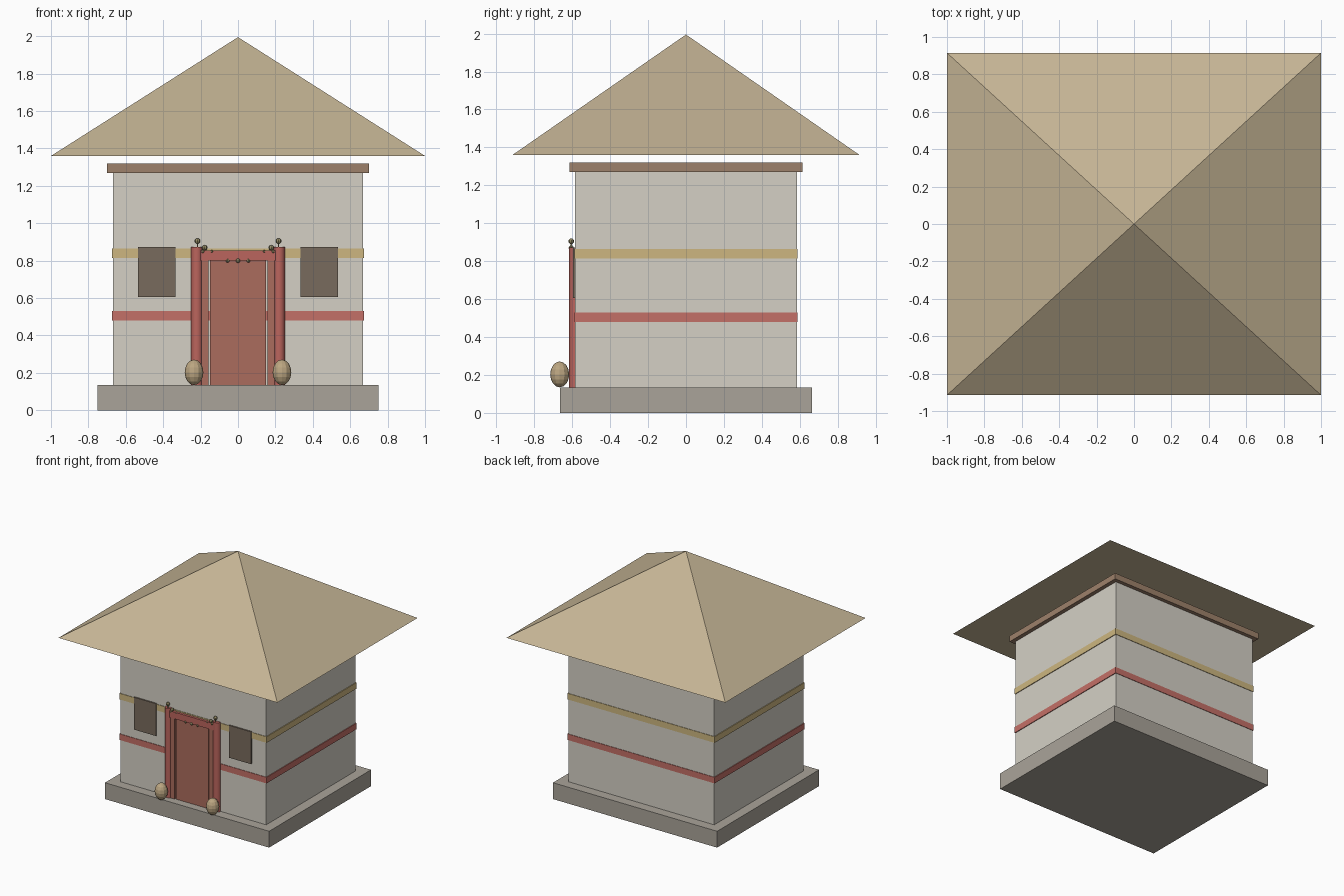
import bpy
from math import pi, sqrt

if "Cube" in bpy.data.objects:
    bpy.data.objects.remove(bpy.data.objects["Cube"])


def paint(name, rgb):
    m = bpy.data.materials.new(name)
    m.diffuse_color = (*rgb, 1)
    m.use_nodes = True
    m.node_tree.nodes["Principled BSDF"].inputs["Base Color"].default_value = m.diffuse_color
    return m


THATCH = paint("thatch", (0.56, 0.46, 0.30))
PLASTER = paint("plaster", (0.66, 0.63, 0.56))
STONE = paint("stone", (0.40, 0.37, 0.32))
TIMBER = paint("timber", (0.34, 0.22, 0.145))
OCHRE = paint("ochre", (0.61, 0.47, 0.216))
RED = paint("red", (0.55, 0.16, 0.135))
POST = paint("post_red", (0.50, 0.13, 0.11))
DOOR = paint("door_red", (0.41, 0.15, 0.11))
DARK = paint("dark_wood", (0.19, 0.147, 0.11))
CLAY = paint("clay", (0.50, 0.38, 0.22))
BRASS = paint("brass", (0.30, 0.26, 0.13))


def finish(name, mat):
    o = bpy.context.object
    o.name = name
    o.data.materials.append(mat)
    bpy.ops.object.transform_apply(location=False, rotation=True, scale=True)
    return o


def box(name, mat, x, y, z):
    """Box from (min, max) pairs on each axis."""
    bpy.ops.mesh.primitive_cube_add(size=1, location=[(a + b) / 2 for a, b in (x, y, z)])
    bpy.context.object.scale = [b - a for a, b in (x, y, z)]
    return finish(name, mat)


def slab(name, mat, hx, hy, z0, z1):
    return box(name, mat, (-hx, hx), (-hy, hy), (z0, z1))


def ball(name, mat, loc, radii, segments=8, rings=6):
    bpy.ops.mesh.primitive_uv_sphere_add(segments=segments, ring_count=rings, radius=1, location=loc)
    bpy.context.object.scale = radii
    return finish(name, mat)


# House body: plinth, walls, painted bands, cornice
slab("plinth", STONE, 0.75, 0.665, 0, 0.135)
slab("walls", PLASTER, 0.667, 0.584, 0.135, 1.27)
slab("lower_band", RED, 0.673, 0.588, 0.48, 0.53)
slab("upper_band", OCHRE, 0.673, 0.588, 0.815, 0.865)
slab("cornice", TIMBER, 0.70, 0.615, 1.27, 1.32)

# Hipped pyramid roof, floating just above the cornice
bpy.ops.mesh.primitive_cone_add(vertices=4, radius1=sqrt(2), radius2=0, depth=0.635,
                                location=(0, 0, 1.6775), rotation=(0, 0, pi / 4))
bpy.ops.object.transform_apply(location=False, rotation=True, scale=False)
bpy.context.object.scale = (1, 0.915, 1)
finish("roof", THATCH)

# Door panel and lintel
box("door", DOOR, (-0.15, 0.15), (-0.598, -0.58), (0.135, 0.80))
box("lintel", POST, (-0.20, 0.20), (-0.608, -0.58), (0.80, 0.855))

# Mirrored pieces on both sides of the door
for side, s in (("left", -1), ("right", 1)):
    def span(a, b):
        return tuple(sorted((s * a, s * b)))

    box(side + "_window", DARK, span(0.334, 0.535), (-0.595, -0.58), (0.605, 0.872))
    box(side + "_jamb", DOOR, span(0.157, 0.20), (-0.604, -0.58), (0.135, 0.80))
    bpy.ops.mesh.primitive_cylinder_add(vertices=16, radius=0.031, depth=0.737,
                                        location=(s * 0.22, -0.585, 0.5035))
    finish(side + "_post", POST)
    bpy.ops.object.shade_smooth_by_angle()
    ball(side + "_jar", CLAY, (s * 0.235, -0.666, 0.203), (0.05, 0.05, 0.068), 12, 8)
    # Small ornaments on the post and around the lintel
    for i, (x, z, r) in enumerate([(0.217, 0.905, 0.015), (0.178, 0.869, 0.014),
                                   (0.188, 0.85, 0.009), (0.14, 0.85, 0.007),
                                   (0.055, 0.80, 0.010)]):
        ball(f"{side}_ornament_{i + 1}", BRASS, (s * x, -0.605, z), (r, r, r))
    # Stem holding up the top finial
    box(side + "_finial_stem", BRASS, span(0.214, 0.220), (-0.608, -0.602), (0.86, 0.90))

ball("centre_ornament", BRASS, (0, -0.605, 0.80), (0.012, 0.012, 0.012))
